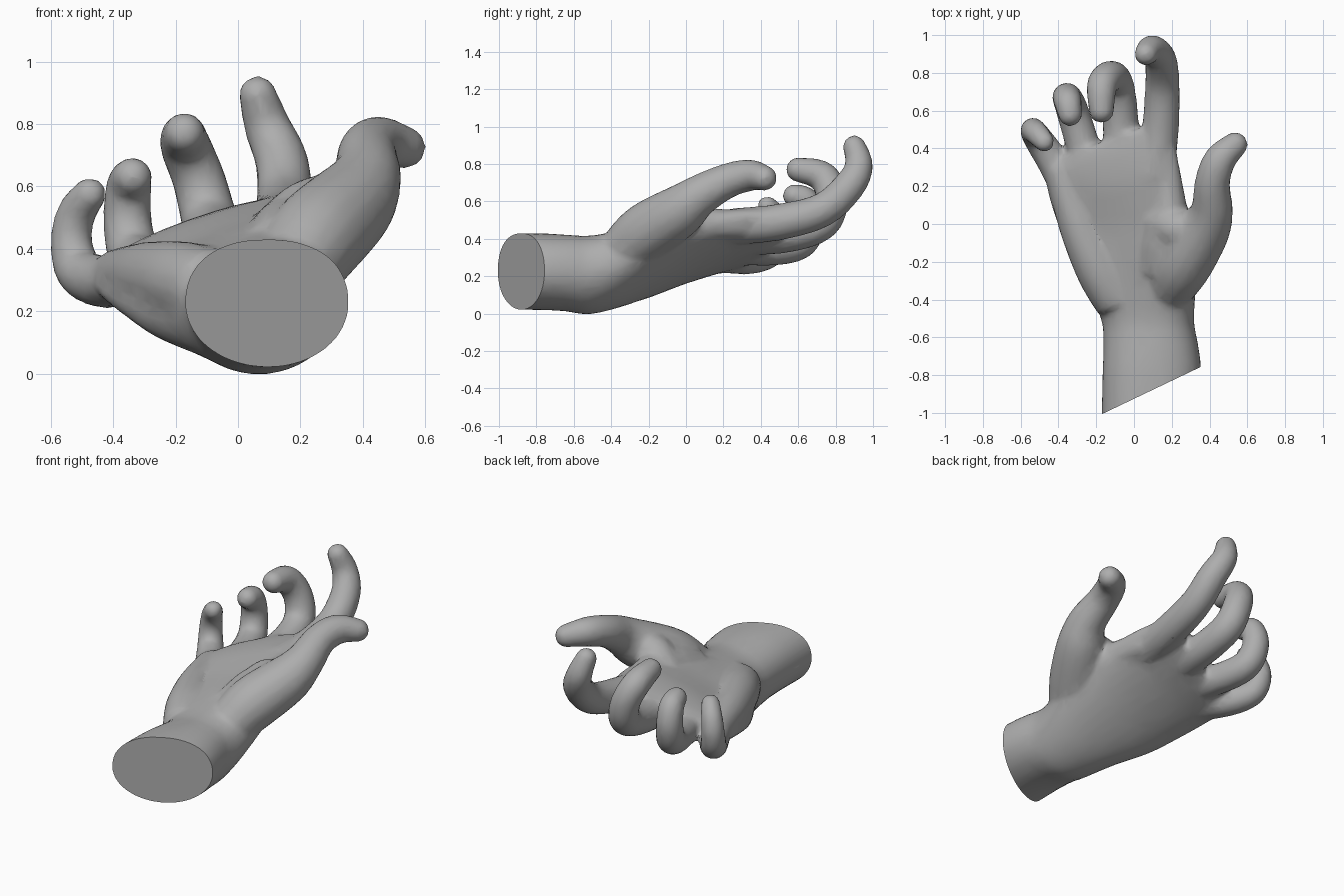
import bpy, bmesh, math
from mathutils import Vector, Matrix

if "Cube" in bpy.data.objects:
    bpy.data.objects.remove(bpy.data.objects["Cube"])

skin = bpy.data.materials.new("grey_plaster")
skin.diffuse_color = (0.42, 0.42, 0.42, 1)
skin.use_nodes = True
skin.node_tree.nodes["Principled BSDF"].inputs["Base Color"].default_value = skin.diffuse_color
bm = bmesh.new()


def spline(rows, steps=5):
    """Catmull-Rom through rows of numbers."""
    out, n = [], len(rows)
    for i in range(n - 1):
        a, b, c, d = (rows[max(0, min(n - 1, i + k))] for k in (-1, 0, 1, 2))
        for s in range(steps):
            t = s / steps
            out.append([0.5 * (2 * q + (r - p) * t + (2 * p - 5 * q + 4 * r - w) * t * t
                               + (3 * q - p - 3 * r + w) * t ** 3) for p, q, r, w in zip(a, b, c, d)])
    return out + [list(rows[-1])]


def loft(rings):
    loops = [[bm.verts.new(p) for p in ring] for ring in rings]
    n = len(loops[0])
    for a, b in zip(loops, loops[1:]):
        for i in range(n):
            bm.faces.new((a[i], a[(i + 1) % n], b[(i + 1) % n], b[i]))
    bm.faces.new(loops[0][::-1])
    bm.faces.new(loops[-1])


def body(rows):
    """Rows: x, y, z, half width, depth above, depth below, tilt, yaw."""
    rings = []
    for x, y, z, w, up, down, tilt, yaw in spline(rows):
        m = Matrix.Rotation(math.radians(yaw), 3, 'Z') @ Matrix.Rotation(-math.radians(tilt), 3, 'Y')
        ring = []
        for i in range(32):
            a = -2 * math.pi * i / 32
            c, s = math.cos(a), math.sin(a)
            power, h = (0.88, up) if s > 0 else (1.0, down)
            p = Vector((w * math.copysign(abs(c) ** power, c), 0, h * math.copysign(abs(s) ** power, s)))
            ring.append(m @ p + Vector((x, y, z)))
        rings.append(ring)
    loft(rings)


def finger(rows):
    """Rows: x, y, z, radius; round tip at the end."""
    pts = spline(rows)
    rings, side = [], Vector((1, 0, 0))
    for i, (x, y, z, r) in enumerate(pts):
        t = (Vector(pts[min(i + 1, len(pts) - 1)][:3]) - Vector(pts[max(i - 1, 0)][:3])).normalized()
        side = (side - t * side.dot(t)).normalized()
        up = side.cross(t)
        ring = []
        for k in range(16):
            a = 2 * math.pi * k / 16
            ring.append(Vector((x, y, z)) + r * (side * math.cos(a) - up * math.sin(a)))
        rings.append(ring)
    loft(rings)
    x, y, z, r = pts[-1]
    bmesh.ops.create_icosphere(bm, subdivisions=3, radius=r, matrix=Matrix.Translation((x, y, z)))


# forearm and palm
body([(0.09, -1.15, 0.225, 0.262, 0.205, 0.205, 0, 0),
      (0.095, -0.80, 0.225, 0.262, 0.205, 0.205, 0, 0),
      (0.09, -0.65, 0.22, 0.252, 0.202, 0.207, 4, 0),
      (0.075, -0.52, 0.213, 0.245, 0.20, 0.215, 10, 0),
      (0.05, -0.37, 0.24, 0.28, 0.19, 0.205, 15, 0),
      (0.01, -0.20, 0.29, 0.345, 0.16, 0.182, 19, 0),
      (-0.05, 0.0, 0.345, 0.365, 0.12, 0.152, 20, 4),
      (-0.10, 0.20, 0.39, 0.375, 0.105, 0.13, 20, 8),
      (-0.125, 0.35, 0.405, 0.37, 0.095, 0.11, 19, 14),
      (-0.125, 0.45, 0.418, 0.335, 0.075, 0.085, 18, 20)])

# index, middle, ring and little finger
finger([(0.11, 0.25, 0.465, 0.10), (0.14, 0.50, 0.49, 0.098), (0.15, 0.73, 0.555, 0.092),
        (0.14, 0.87, 0.68, 0.086), (0.095, 0.925, 0.79, 0.076), (0.063, 0.90, 0.893, 0.062)])
finger([(-0.07, 0.25, 0.41, 0.10), (-0.07, 0.53, 0.42, 0.096), (-0.09, 0.73, 0.485, 0.092),
        (-0.125, 0.78, 0.62, 0.086), (-0.17, 0.73, 0.735, 0.082), (-0.172, 0.60, 0.77, 0.067)])
finger([(-0.22, 0.22, 0.36, 0.09), (-0.275, 0.43, 0.345, 0.09), (-0.33, 0.61, 0.375, 0.086),
        (-0.355, 0.67, 0.49, 0.079), (-0.35, 0.645, 0.60, 0.074), (-0.338, 0.58, 0.63, 0.064)])
finger([(-0.35, 0.17, 0.30, 0.08), (-0.435, 0.34, 0.295, 0.085), (-0.51, 0.455, 0.33, 0.077),
        (-0.535, 0.495, 0.43, 0.068), (-0.515, 0.48, 0.52, 0.063), (-0.475, 0.435, 0.575, 0.055)])

# thumb with its fleshy base
finger([(0.17, -0.36, 0.31, 0.13), (0.25, -0.22, 0.43, 0.158), (0.365, -0.04, 0.545, 0.142),
        (0.412, 0.07, 0.63, 0.113), (0.415, 0.22, 0.71, 0.094), (0.455, 0.34, 0.74, 0.086),
        (0.535, 0.42, 0.725, 0.068)])

# web between thumb and index finger
finger([(0.06, 0.02, 0.40, 0.08), (0.15, 0.0, 0.465, 0.10), (0.24, -0.03, 0.52, 0.11), (0.35, -0.04, 0.56, 0.09)])
finger([(0.13, -0.25, 0.38, 0.12), (0.16, -0.10, 0.43, 0.13), (0.18, 0.02, 0.455, 0.12),
        (0.185, 0.12, 0.475, 0.09), (0.16, 0.28, 0.475, 0.08)])

# fleshy outer edge of the palm
finger([(-0.08, -0.41, 0.27, 0.13), (-0.175, -0.25, 0.295, 0.13), (-0.27, -0.05, 0.31, 0.115),
        (-0.335, 0.13, 0.312, 0.102), (-0.38, 0.27, 0.31, 0.092)])

# fuse the parts into one skin
mesh = bpy.data.meshes.new("hand")
bm.to_mesh(mesh)
bm.free()
hand = bpy.data.objects.new("hand", mesh)
bpy.context.collection.objects.link(hand)
fuse = hand.modifiers.new("fuse", 'REMESH')
fuse.mode = 'VOXEL'
fuse.voxel_size = 0.014
soft = hand.modifiers.new("soften", 'SMOOTH')
soft.factor, soft.iterations = 0.5, 11
thin = hand.modifiers.new("thin", 'DECIMATE')
thin.ratio = 0.15
dg = bpy.context.evaluated_depsgraph_get()
hand.data = bpy.data.meshes.new_from_object(hand.evaluated_get(dg))
hand.modifiers.clear()

# slanted flat cut through the forearm
bm = bmesh.new()
bm.from_mesh(hand.data)
cut = bmesh.ops.bisect_plane(bm, geom=bm.verts[:] + bm.edges[:] + bm.faces[:],
                             plane_co=(0.095, -0.88, 0.2), plane_no=(0.43, -0.90, 0), clear_outer=True)
bmesh.ops.contextual_create(bm, geom=[e for e in cut["geom_cut"] if isinstance(e, bmesh.types.BMEdge)])
bmesh.ops.recalc_face_normals(bm, faces=bm.faces[:])
bm.to_mesh(hand.data)
bm.free()
hand.data.name = "hand"
hand.data.materials.clear()
hand.data.materials.append(skin)
bpy.context.view_layer.objects.active = hand
hand.select_set(True)
bpy.ops.object.shade_smooth_by_angle(angle=math.radians(40))
